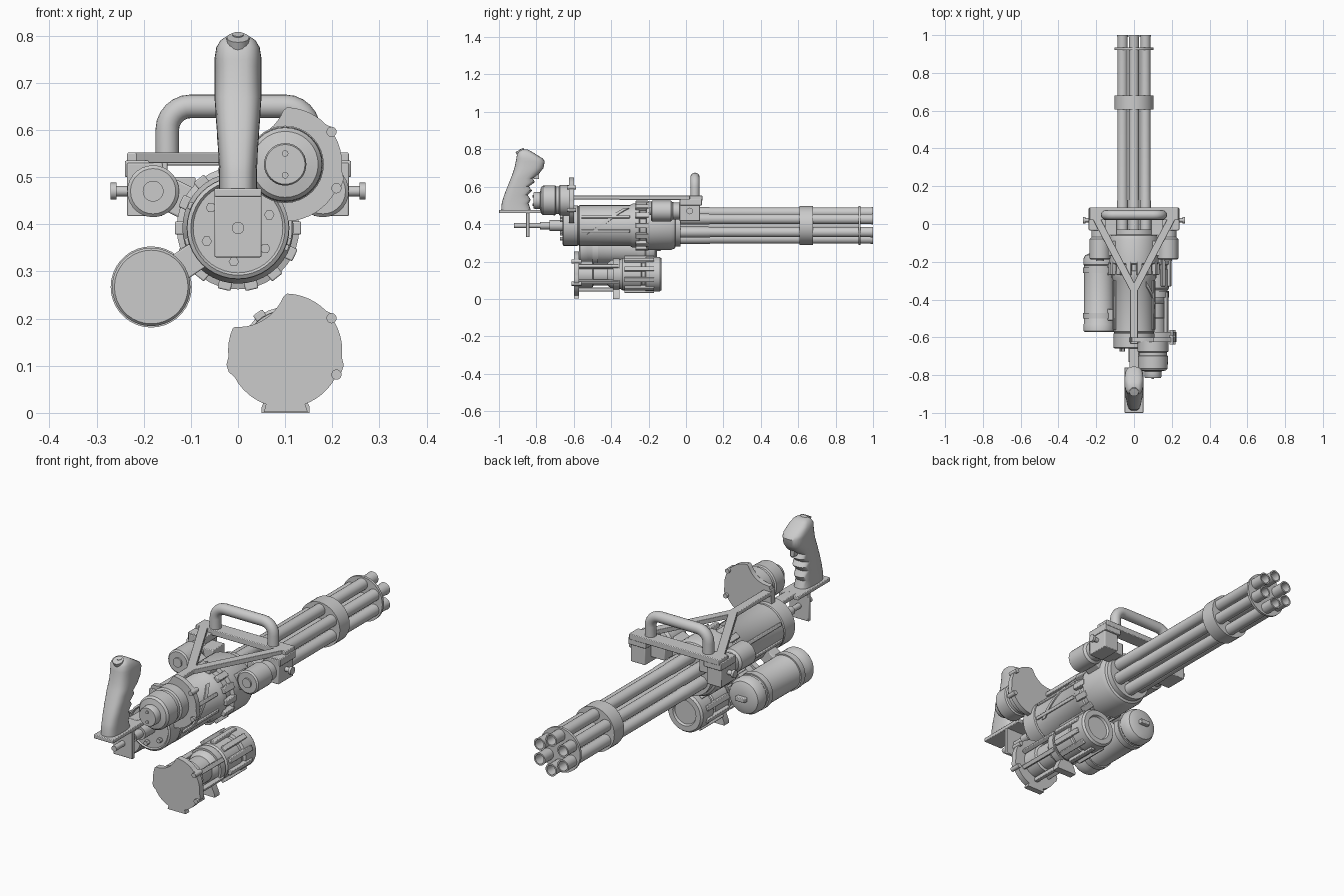
import bpy, bmesh
from math import sin, cos, pi, radians, atan2, hypot
from mathutils import Matrix, Vector

if "Cube" in bpy.data.objects:
    bpy.data.objects.remove(bpy.data.objects["Cube"])

AX = 0.392  # height of the main barrel axis


def finish(bm, name, bevel=0):
    bmesh.ops.recalc_face_normals(bm, faces=bm.faces)
    me = bpy.data.meshes.new(name)
    bm.to_mesh(me)
    bm.free()
    ob = bpy.data.objects.new(name, me)
    bpy.context.collection.objects.link(ob)
    if bevel:
        m = ob.modifiers.new("bevel", "BEVEL")
        m.width, m.segments = bevel, 2
    return ob


def loft(name, rings):
    bm = bmesh.new()
    vs = [[bm.verts.new(p) for p in r] for r in rings]
    n = len(vs[0])
    for a, b in zip(vs, vs[1:]):
        for i in range(n):
            bm.faces.new((a[i], a[(i + 1) % n], b[(i + 1) % n], b[i]))
    bm.faces.new(vs[0])
    bm.faces.new(vs[-1])
    return finish(bm, name)


def lathe(name, prof, x=0, z=AX, n=32):
    """Turned part along y; prof holds (y, radius)."""
    return loft(name, [[(x + r * cos(2 * pi * i / n), y, z + r * sin(2 * pi * i / n))
                        for i in range(n)] for y, r in prof])


def prism(name, pts, y0, y1):
    """Outline in x, z pulled along y."""
    return loft(name, [[(px, y, pz) for px, pz in pts] for y in (y0, y1)])


def box(name, x0, x1, y0, y1, z0, z1, bevel=0.003, mat=None):
    bm = bmesh.new()
    bmesh.ops.create_cube(bm, size=1)
    bm.transform(Matrix.Translation(((x0 + x1) / 2, (y0 + y1) / 2, (z0 + z1) / 2))
                 @ Matrix.Diagonal((x1 - x0, y1 - y0, z1 - z0, 1)))
    if mat:
        bm.transform(mat)
    return finish(bm, name, bevel)


def around(x, z, ang):
    return Matrix.Translation((x, 0, z)) @ Matrix.Rotation(ang, 4, 'Y')


def rod(name, p, q, r, n=16):
    p, q = Vector(p), Vector(q)
    bm = bmesh.new()
    bmesh.ops.create_cone(bm, cap_ends=True, segments=n, radius1=r, radius2=r, depth=(q - p).length)
    bm.transform(Matrix.Translation((p + q) / 2) @ (q - p).to_track_quat('Z', 'Y').to_matrix().to_4x4())
    return finish(bm, name)


def bar(name, p, q, w, z0, z1):
    (ax, ay), (bx, by) = p, q
    m = Matrix.Translation((ax, ay, 0)) @ Matrix.Rotation(atan2(by - ay, bx - ax), 4, 'Z')
    return box(name, 0, hypot(bx - ax, by - ay), -w / 2, w / 2, z0, z1, 0.002, m)


# Barrel cluster with clamps
for i in range(6):
    a = radians(30 + 60 * i)
    lathe("barrel", [(-0.06, .029), (.12, .029), (.13, .027), (.985, .027), (1, .029), (1, .022), (.9, .022)],
          .07 * cos(a), AX + .07 * sin(a), 20)
lathe("barrel_band", [(.607, .098), (.607, .104), (.68, .104), (.68, .098)], n=36)
lathe("muzzle_disc", [(.922, .104), (.934, .104)], n=36)
lathe("barrel_core", [(-.05, .03), (.93, .03)], n=16)

# Main housing
lathe("housing", [(-.655, .095), (-.66, .1), (-.655, .108), (-.58, .108), (-.575, .104), (-.57, .109), (-.3, .109),
                  (-.285, .118), (-.25, .118), (-.245, .112), (-.215, .112), (-.21, .13), (-.08, .13),
                  (-.06, .122), (-.055, .112), (-.03, .112), (-.03, .1)], n=40)
for i in range(14):
    box("housing_lug", -.014, .014, -.27, -.2, .11, .134, .003, around(0, AX, 2 * pi * (i + .5) / 14))
for i in range(6):
    a = 2 * pi * i / 6 + .4
    lathe("end_bolt", [(-.674, .011), (-.65, .011)], .072 * cos(a), AX + .072 * sin(a), 6)
for s in (-1, 1):
    for a in (65, 105):
        box("housing_rib", -.008, .008, -.56, -.3, .1, .116, .003, around(0, AX, s * radians(a)))

# Wrapped diagonal strip on the housing
strip = []
for i in range(17):
    a = radians(-25 + 80 * i / 16)
    y = -.53 + .2 * i / 16
    strip.append([(r * cos(a), y + d, AX + r * sin(a)) for r, d in
                  ((.105, 0), (.115, 0), (.115, .025), (.105, .025))])
loft("housing_strip", strip)

# Rear shaft, rail, hanging plate and post
lathe("rear_shaft", [(-.92, .013), (-.78, .013), (-.78, .02), (-.73, .02), (-.73, .03), (-.655, .03)], n=20)
box("grip_rail", -.05, .05, -1, -.76, .458, .476)
box("rail_arm", -.025, .025, -.78, -.6, .458, .478)
box("hanging_plate", -.05, .05, -.855, -.837, .33, .46)
box("rear_post", -.02, .02, -.635, -.6, .46, .56)

# Pistol grip with finger grooves: z, rear y, front y, half width
sections = [(.475, -.988, -.83, .04), (.51, -.985, -.842, .04), (.53, -.98, -.83, .041), (.555, -.972, -.846, .042),
            (.58, -.963, -.823, .044), (.6, -.955, -.84, .045), (.625, -.945, -.808, .047), (.645, -.937, -.82, .048),
            (.67, -.927, -.785, .05), (.70, -.917, -.762, .05), (.735, -.91, -.755, .05), (.75, -.907, -.765, .05),
            (.775, -.903, -.805, .046), (.79, -.893, -.83, .037), (.798, -.88, -.845, .025)]


def soft(v):
    return (abs(v) ** .7) * (1 if v > 0 else -1)


loft("pistol_grip", [[(w * soft(cos(2 * pi * i / 28)), (a + b) / 2 + (b - a) / 2 * soft(sin(2 * pi * i / 28)), z)
                      for i in range(28)] for z, a, b, w in sections])
rod("grip_button_base", (0, -.875, .765), (0, -.89, .796), .024)
rod("grip_button", (0, -.87, .78), (0, -.88, .803), .012)
box("trigger", -.01, .01, -.815, -.785, .64, .67)

# Triangular carrying frame
box("frame_crossbar", -.235, .235, .02, .088, .525, .552)
box("frame_tail", -.02, .02, -.62, -.33, .532, .552)
for s in (-1, 1):
    bar("frame_arm", (s * .21, .05), (0, -.35), .038, .53, .552)
    xs = sorted((s * .16, s * .235))
    box("frame_block", *xs, -.035, .075, .417, .53)
    box("block_plate", *sorted((s * .15, s * .24)), -.03, .085, .5, .535)
    rod("block_pin", (s * .23, .02, .47), (s * .265, .02, .47), .011)
    rod("pin_head", (s * .258, .02, .47), (s * .27, .02, .47), .018, 12)
    # Side drums and their brackets
    lathe("side_drum", [(-.195, .018), (-.195, .022), (-.188, .022), (-.188, .048), (-.182, .055), (-.08, .055),
                        (-.07, .045), (-.03, .045)], s * .18, .47, 28)
    box("drum_bracket", -.035, .035, -.17, -.09, .1, .17, .004, around(0, AX, s * radians(64)))
    box("block_bracket", *sorted((s * .09, s * .17)), -.06, .03, .44, .5)

# Carry handle tube
path = [(-.15, .53), (-.15, .6)]
path += [(-.1 + .05 * cos(pi - t * pi / 12), .6 + .05 * sin(t * pi / 12)) for t in range(1, 7)]
path += [(-x, z) for x, z in reversed(path)]
rings = []
for i, (x, z) in enumerate(path):
    p, q = path[max(i - 1, 0)], path[min(i + 1, len(path) - 1)]
    d = Vector((q[0] - p[0], 0, q[1] - p[1])).normalized()
    side = Vector((d.z, 0, -d.x))
    rings.append([Vector((x, .048, z)) + .025 * (cos(k * pi / 10) * side + sin(k * pi / 10) * Vector((0, 1, 0)))
                  for k in range(20)])
loft("carry_handle", rings)

# Left canister with straps
CX, CZ = -.184, .267
lathe("canister", [(-.572, .078), (-.566, .083), (-.53, .083), (-.525, .08), (-.22, .08), (-.215, .084),
                   (-.185, .084), (-.165, .074), (-.155, .05), (-.155, .02)], CX, CZ, 36)
for y in (-.5, -.26):
    lathe("canister_strap", [(y, .079), (y, .086), (y + .03, .086), (y + .03, .079)], CX, CZ, 36)
    box("canister_bracket", -.03, .03, y - .01, y + .05, .095, .16, .003, around(0, AX, radians(-124)))
box("canister_valve", -.025, .025, -.17, -.135, -.01, .01, .003, Matrix.Translation((CX, 0, CZ)))


# Notched round plates, shared by the two motors
def notched_plate(name, x, z, y0, y1):
    pts = []
    for i in range(41):
        a = radians(157 + 291 * i / 40)
        r = .121 + (.007 if i in (5, 6, 25, 26, 33) else 0)
        pts.append((x + r * cos(a), z + r * sin(a)))
    for i in range(1, 12):
        a = radians(-15 - 86 * i / 12)
        pts.append((x - .1 + .104 * cos(a), z + .154 + .104 * sin(a)))
    prism(name, pts, y0, y1)
    for a in (35, -25):
        t = radians(a)
        lathe("plate_stud", [(y0 - .012, .011), (y1 + .012, .011)],
              x + .12 * cos(t), z + .12 * sin(t), 12)


# Upper right motor, facing rearward
notched_plate("upper_plate", .1, .527, -.625, -.6)
lathe("upper_motor", [(-.815, .012), (-.815, .042), (-.81, .045), (-.78, .045), (-.775, .07), (-.765, .078),
                      (-.7, .08), (-.695, .074), (-.68, .074), (-.675, .082), (-.62, .082)], .1, .527, 32)
for dz in (-.023, .023):
    lathe("motor_bolt", [(-.82, .007), (-.81, .007)], .1, .527 + dz, 10)

# Lower right motor, facing forward
notched_plate("lower_plate", .1, .132, -.6, -.572)
lathe("lower_motor", [(-.58, .07), (-.5, .07), (-.495, .06), (-.42, .06), (-.4, .075), (-.35, .078), (-.34, .086),
                      (-.24, .086), (-.235, .08), (-.22, .08), (-.215, .092), (-.14, .092), (-.13, .084),
                      (-.13, .06), (-.14, .055)], .1, .132, 32)
for i in range(10):
    box("motor_rib", -.012, .012, -.33, -.17, .08, .1, .003, around(.1, .132, 2 * pi * i / 10))
for i in range(5):
    t = around(.1, .132, radians(60 + 60 * i))
    box("motor_tie", -.01, .01, -.575, -.36, .072, .092, .003, t)
prism("motor_foot", [(.05, 0), (.152, 0), (.152, .012), (.135, .05), (.065, .05), (.05, .012)], -.39, -.355)
lathe("motor_flange", [(-.39, .085), (-.355, .085)], .1, .132, 32)
prism("motor_foot_rear", [(.055, 0.002), (.148, 0.002), (.135, .04), (.065, .04)], -.6, -.572)

# Smooth curved faces, keep edges crisp
for ob in bpy.context.scene.objects:
    ob.select_set(True)
    bpy.context.view_layer.objects.active = ob
bpy.ops.object.shade_smooth_by_angle(angle=radians(35))
